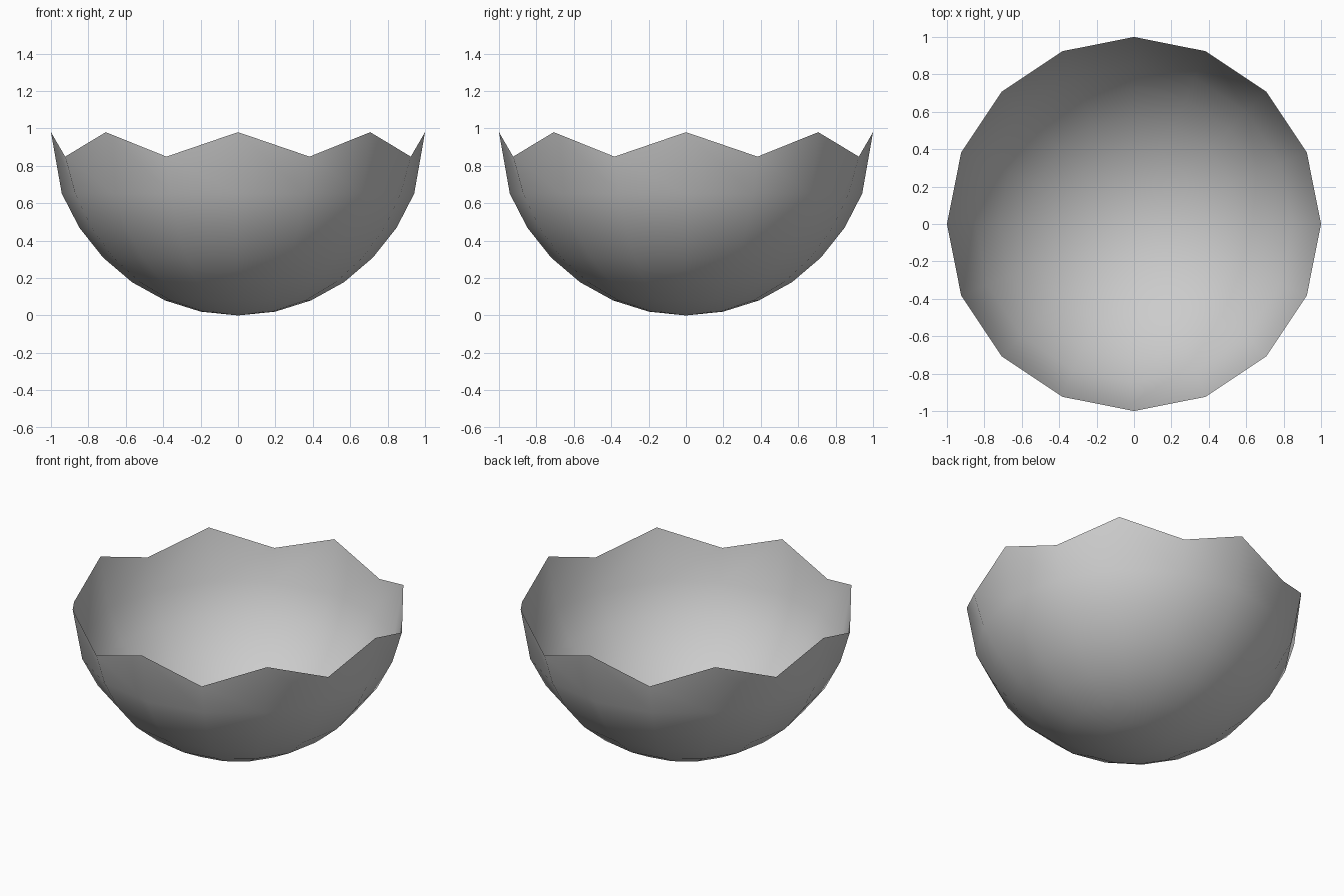
import bpy, bmesh, math

if "Cube" in bpy.data.objects:
    bpy.data.objects.remove(bpy.data.objects["Cube"])

SEGMENTS, RINGS = 16, 16
R_XY = 1 / math.cos(math.radians(11.25))   # rim ring ends up at radius 1
R_Z = 1.055
PEAK_Z = 0.98

# Lower part of a sphere, cut open just below its equator
bm = bmesh.new()
bmesh.ops.create_uvsphere(bm, u_segments=SEGMENTS, v_segments=RINGS, radius=1)
bmesh.ops.delete(bm, geom=[v for v in bm.verts if v.co.z > -0.1], context='VERTS')
for v in bm.verts:
    v.co.x *= R_XY
    v.co.y *= R_XY
    v.co.z = (v.co.z + 1) * R_Z

# Zigzag rim: raise every second rim vertex
for v in bm.verts:
    if v.is_boundary:
        step = round(math.atan2(v.co.y, v.co.x) / (2 * math.pi / SEGMENTS))
        if step % 2 == 0:
            v.co.z = PEAK_Z

for f in bm.faces:
    f.smooth = True
mesh = bpy.data.meshes.new("cracked_shell_bowl")
bm.to_mesh(mesh)
bm.free()
bowl = bpy.data.objects.new("cracked_shell_bowl", mesh)
bpy.context.collection.objects.link(bowl)
